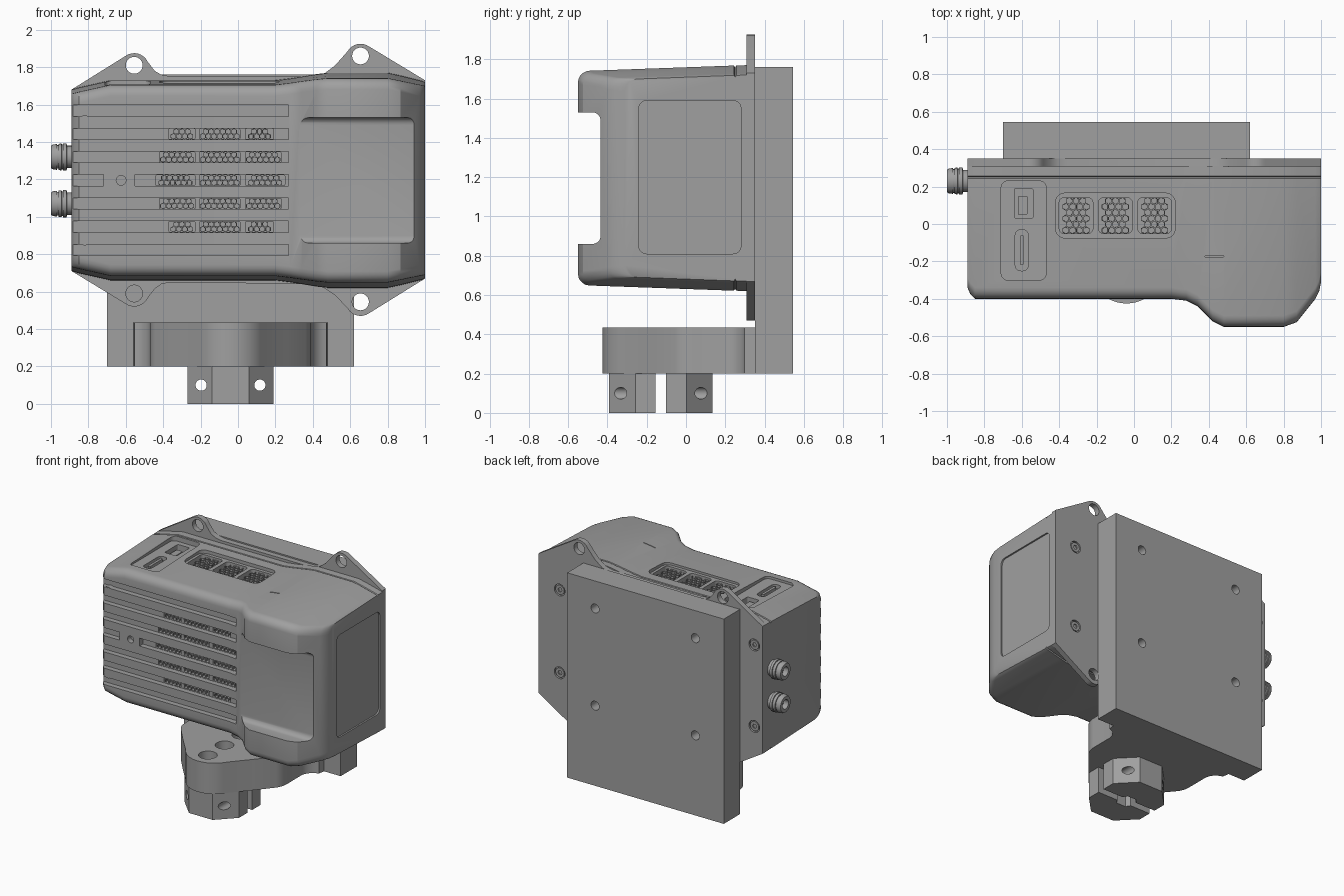
import bpy, bmesh, math

old = bpy.data.objects.get("Cube")
if old:
    bpy.data.objects.remove(old)

gray = bpy.data.materials.new("neutral gray")
gray.use_nodes = True
gray.diffuse_color = (0.35, 0.35, 0.35, 1)
gray.node_tree.nodes["Principled BSDF"].inputs["Base Color"].default_value = (0.35, 0.35, 0.35, 1)

AXES = {"x": lambda u, v, w: (w, u, v), "y": lambda u, v, w: (u, w, v), "z": lambda u, v, w: (u, v, w)}


def finish(name, bm, fix=True):
    if fix:
        bmesh.ops.recalc_face_normals(bm, faces=bm.faces)
    mesh = bpy.data.meshes.new(name)
    bm.to_mesh(mesh)
    bm.free()
    mesh.materials.append(gray)
    ob = bpy.data.objects.new(name, mesh)
    bpy.context.collection.objects.link(ob)
    return ob


def select(ob):
    bpy.ops.object.select_all(action="DESELECT")
    ob.select_set(True)
    bpy.context.view_layer.objects.active = ob


def smooth(ob, angle=30):
    select(ob)
    bpy.ops.object.shade_smooth_by_angle(angle=math.radians(angle))


def loft(bm, rings):
    """Skin a list of rings and cap both ends."""
    rows = [[bm.verts.new(p) for p in ring] for ring in rings]
    n = len(rows[0])
    for a, b in zip(rows, rows[1:]):
        for i in range(n):
            bm.faces.new((a[i], a[(i + 1) % n], b[(i + 1) % n], b[i]))
    bm.faces.new(rows[0][::-1])
    bm.faces.new(rows[-1])


def prisms(name, specs):
    """Extrude outlines (points, start, end, axis) into one object."""
    bm = bmesh.new()
    for pts, a, b, axis in specs:
        loft(bm, [[AXES[axis](u, v, w) for u, v in pts] for w in (a, b)])
    return finish(name, bm)


def cut(ob, specs):
    cutter = prisms("cutter", specs)
    cutter.hide_render = True
    mod = ob.modifiers.new("cut", "BOOLEAN")
    mod.operation, mod.solver, mod.object = "DIFFERENCE", "EXACT", cutter
    mod.use_self = True
    select(ob)
    bpy.ops.object.modifier_apply(modifier=mod.name)
    bpy.data.objects.remove(cutter)


def arc(cx, cy, r, a0, a1, n=8):
    angles = [math.radians(a0 + (a1 - a0) * i / n) for i in range(n + 1)]
    return [(cx + r * math.cos(a), cy + r * math.sin(a)) for a in angles]


def circle(cx, cy, r, n=24):
    return arc(cx, cy, r, 0, 360, n)[:-1]


def rrect(x0, x1, y0, y1, r):
    return (arc(x1 - r, y1 - r, r, 0, 90, 5) + arc(x0 + r, y1 - r, r, 90, 180, 5)
            + arc(x0 + r, y0 + r, r, 180, 270, 5) + arc(x1 - r, y0 + r, r, 270, 360, 5))


def honeycomb(name, areas, w, axis, r, depth):
    """Tile hexagons over the areas and sink a pit into each."""
    bm = bmesh.new()
    for x0, x1, y0, y1 in areas:
        rows = max(1, int((y1 - y0) / (1.5 * r)))
        cols = max(1, int((x1 - x0) / (r * math.sqrt(3))))
        for j in range(rows):
            for i in range(cols - j % 2):
                cx = (x0 + x1) / 2 + (i - (cols - 1) / 2 + (j % 2) / 2) * r * math.sqrt(3)
                cy = (y0 + y1) / 2 + (j - (rows - 1) / 2) * 1.5 * r
                bm.faces.new([bm.verts.new(AXES[axis](u, v, w)) for u, v in arc(cx, cy, r, 30, 330, 5)])
    bm.normal_update()
    bmesh.ops.inset_individual(bm, faces=bm.faces[:], thickness=r * 0.2)
    inner = [f for f in bm.faces if len(f.verts) == 6]
    bmesh.ops.inset_individual(bm, faces=inner, thickness=r * 0.02, depth=-depth)
    return finish(name, bm, False)


# Housing: yz sections lofted along x (x, front y, half height)
MID = 1.195
stations = [(-0.89, -0.34, 0.485), (-0.875, -0.375, 0.49), (-0.85, -0.4, 0.497), (-0.68, -0.4, 0.535),
            (0.2, -0.4, 0.535), (0.28, -0.41, 0.545), (0.34, -0.44, 0.555), (0.42, -0.52, 0.568),
            (0.48, -0.55, 0.575), (0.8, -0.55, 0.575), (0.87, -0.525, 0.56), (0.97, -0.4, 0.535),
            (0.99, -0.36, 0.53), (1.0, -0.31, 0.525)]


def section(x, yf, h):
    def top(y):
        return h - 0.033 * (0.31 - y)
    r = 0.06
    half = [(0.31, top(0.31)), (0.256, top(0.25)), (0.25, h - 0.012), (0.244, top(0.25))]
    half += [(y, z + top(yf)) for y, z in arc(yf + r, -r, r, 90, 180, 5)]
    return [(x, y, MID + z) for y, z in half] + [(x, y, MID - z) for y, z in reversed(half)]


bm = bmesh.new()
loft(bm, [section(*s) for s in stations])
housing = finish("housing", bm)

# Front recess, cooling slots, top pockets and side panel
pitch = 0.124
slots = []
for k in range(-3, 4):
    z = MID + pitch * k
    for x0, x1 in ([(-0.95, -0.72), (-0.55, 0.27)] if k == 0 else [(-0.95, 0.27)]):
        slots.append(([(x0, z - 0.03), (x1, z - 0.03), (x1, z + 0.03), (x0, z + 0.03)], -0.5, -0.36, "y"))
cut(housing, slots)
cut(housing, [
    (rrect(-0.8, -0.435, 0.86, 1.53, 0.04), 0.31, 1.2, "x"),
    (rrect(-0.71, -0.47, -0.3, 0.23, 0.035), 1.69, 1.9, "z"),
    (rrect(-0.42, 0.22, -0.075, 0.165, 0.05), 1.7, 1.9, "z"),
    (rrect(-0.24, 0.28, 0.81, 1.59, 0.04), 0.988, 1.1, "x"),
    (rrect(0.38, 0.48, -0.176, -0.17, 0.002), 1.71, 1.9, "z"),
    (circle(-0.625, MID, 0.026), -0.5, -0.36, "y"),
])
grilles = []
for k, start, end in ((-2, -0.37, 0.19), (-1, -0.42, 0.23), (0, -0.44, 0.25), (1, -0.42, 0.23), (2, -0.37, 0.19)):
    z = MID + pitch * k
    grilles += [(a, b, z - 0.028, z + 0.028) for a, b in ((start, -0.23), (-0.205, 0.01), (0.04, end))]
vents = [(x - 0.09, x + 0.09, -0.05, 0.14) for x in (-0.31, -0.1, 0.11)]
cut(housing, [(rrect(*g, 0.006), -0.5, -0.32, "y") for g in grilles]
    + [(rrect(*v, 0.025), 1.66, 1.9, "z") for v in vents]
    + [(rrect(-0.64, -0.54, 0.03, 0.19, 0.01), 1.64, 1.9, "z"),
       (rrect(-0.635, -0.565, -0.25, -0.03, 0.03), 1.66, 1.9, "z")])
smooth(housing)
honeycomb("front_grilles", grilles, -0.358, "y", 0.0175, 0.02)
honeycomb("top_vents", vents, 1.685, "z", 0.021, 0.015)

# Ports inside the top pocket
prisms("network_port", [(rrect(-0.62, -0.57, 0.05, 0.15, 0.005), 1.63, 1.67, "z")])
prisms("slim_port_tongue", [(rrect(-0.61, -0.59, -0.22, -0.06, 0.008), 1.65, 1.69, "z")])

# Mounting flange with four ears
outline = ([(-0.89, 0.71), (-0.89, 1.68)] + arc(-0.555, 1.795, 0.08, 125, 25)
           + [(-0.445, 1.78), (-0.41, 1.76), (-0.36, 1.75), (0.4, 1.75), (0.46, 1.765), (0.52, 1.81)]
           + arc(0.655, 1.845, 0.08, 150, 55) + [(1.0, 1.73), (1.0, 0.67)]
           + arc(0.655, 0.55, 0.08, -55, -150) + [(0.52, 0.58), (0.46, 0.62), (0.4, 0.64), (-0.36, 0.65),
                                                 (-0.41, 0.64), (-0.445, 0.615)]
           + arc(-0.555, 0.6, 0.08, -25, -125))
flange = prisms("mounting_flange", [(outline, 0.308, 0.35, "y")])
screws = [(-0.82, 1.52), (-0.82, 0.9), (0.82, 1.5), (0.82, 0.87)]
cut(flange, [(circle(x, z, 0.045), 0.2, 0.5, "y")
             for x, z in ((-0.555, 1.81), (0.655, 1.86), (-0.555, 0.59), (0.655, 0.545))]
    + [(circle(x, z, 0.045), 0.335, 0.5, "y") for x, z in screws])
smooth(flange)

# Screws on the flange back and on the left fins
heads = prisms("flange_screws", [(circle(x, z, 0.036), 0.33, 0.347, "y") for x, z in screws])
cut(heads, [(circle(x, z, 0.017, 6), 0.338, 0.4, "y") for x, z in screws])
fin_screws = prisms("fin_screws", [(circle(-0.82, z, 0.033), -0.398, -0.35, "y") for z in (1.51, 0.88)])
for ob in (heads, fin_screws):
    smooth(ob)

# Cable connectors, turned around x
barrel = [(-0.88, 0.06), (-0.915, 0.06), (-0.916, 0.073), (-0.935, 0.073), (-0.936, 0.066), (-0.942, 0.066),
          (-0.943, 0.072), (-0.96, 0.07), (-0.961, 0.063), (-0.967, 0.063), (-0.968, 0.069), (-0.99, 0.066),
          (-1.0, 0.06), (-1.0, 0.035), (-0.96, 0.035)]
for name, z in (("upper_connector", 1.32), ("lower_connector", 1.07)):
    bm = bmesh.new()
    loft(bm, [[(x, y, v) for y, v in circle(0.23, z, r)] for x, r in barrel])
    smooth(finish(name, bm))

# Back plate with four bolt holes
plate = prisms("back_plate", [([(-0.7, 0.2), (0.62, 0.2), (0.62, 1.76), (-0.7, 1.76)], 0.35, 0.545, "y")])
cut(plate, [(circle(x, z, 0.034), 0.4, 0.7, "y") for x in (-0.46, 0.385) for z in (0.81, 1.55)])
smooth(plate)

# Bracket arm: mirrored rounded nose flaring into the plate
CX = -0.04
side = arc(0, -0.225, 0.2, -90, -30, 8) + [(0.3, -0.18)] + arc(0.28, 0.03, 0.15, -35, 0, 5)
side += arc(0.53, 0.2, 0.1, 180, 100, 6) + [(0.52, 0.352)]
nose = [(CX + x, y) for x, y in side] + [(CX - x, y) for x, y in reversed(side[1:])]
bracket = prisms("bracket_arm", [(nose, 0.2, 0.435, "z")])
cut(bracket, [(circle(CX, y, 0.065), 0.3, 0.6, "z") for y in (-0.305, -0.105, 0.095)])
smooth(bracket)

# Split clamp under the arm, two chamfered halves
for name, s in (("front_clamp", -1), ("rear_clamp", 1)):
    half = [(0.23, 0.027), (0.23, 0.13), (0.1, 0.263), (-0.1, 0.263), (-0.23, 0.13), (-0.23, 0.027),
            (-0.06, 0.027), (-0.04, 0.06), (0.04, 0.06), (0.06, 0.027)]
    clamp = prisms(name, [([(CX + x, -0.128 + s * y) for x, y in half], 0, 0.2, "z")])
    cut(clamp, [(circle(CX + x, 0.1, 0.03), -0.6, 0.4, "y") for x in (-0.157, 0.157)])
    smooth(clamp)
